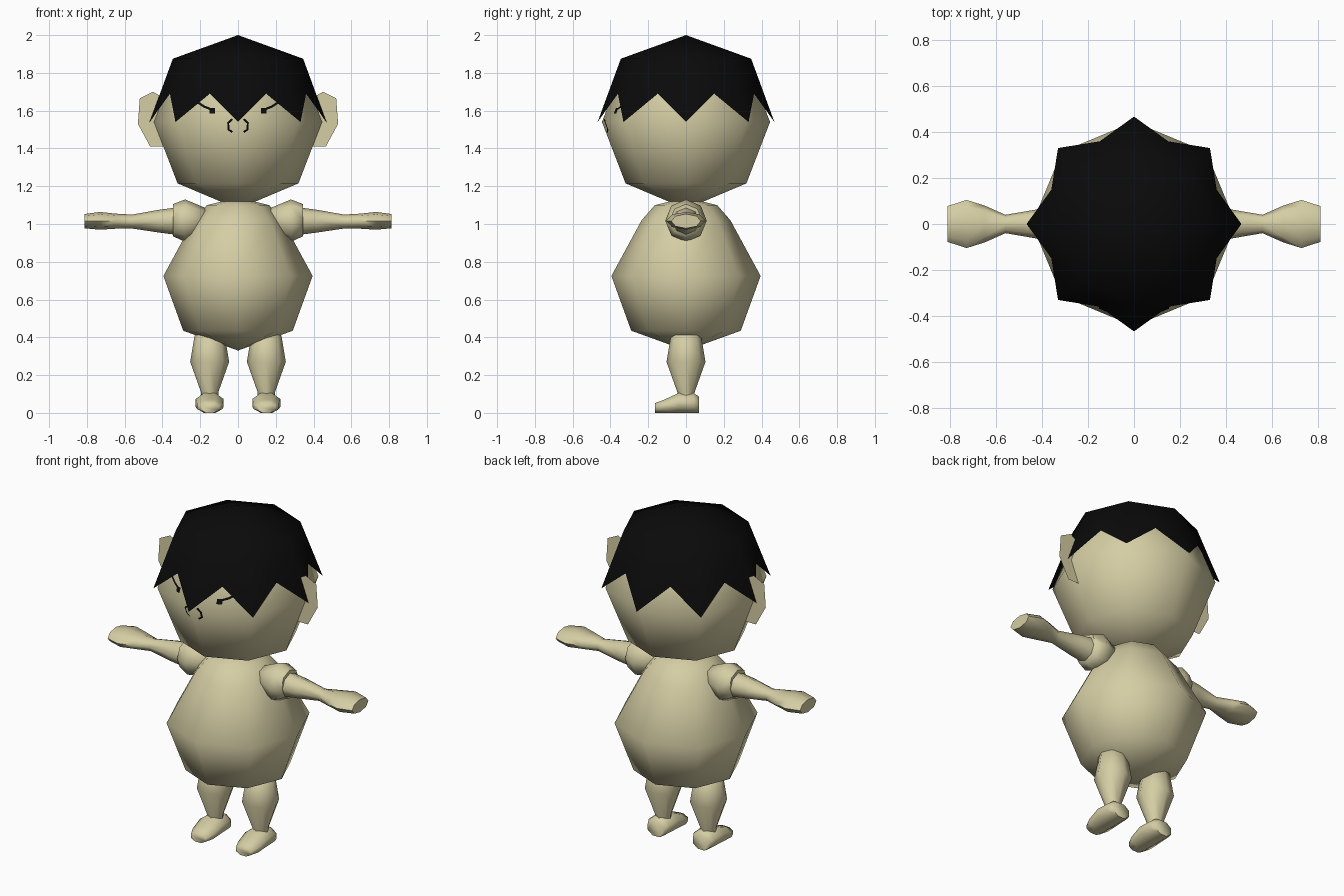
import bpy, bmesh
from math import sin, cos, pi, radians
from mathutils import Vector
from mathutils.bvhtree import BVHTree

cube = bpy.data.objects.get("Cube")
if cube:
    bpy.data.objects.remove(cube)


def material(name, rgb):
    m = bpy.data.materials.new(name)
    m.use_nodes = True
    m.diffuse_color = (*rgb, 1)
    bsdf = m.node_tree.nodes["Principled BSDF"]
    bsdf.inputs["Base Color"].default_value = (*rgb, 1)
    bsdf.inputs["Roughness"].default_value = 0.8
    return m


SKIN = material("skin", (0.66, 0.61, 0.37))
BLACK = material("black_hair", (0.003, 0.003, 0.003))
SEG = 8


def build(name, verts, faces, mat, angle=70, recalc=True):
    bm = bmesh.new()
    vs = [bm.verts.new(v) for v in verts]
    for f in faces:
        bm.faces.new([vs[i] for i in f])
    if recalc:
        bmesh.ops.recalc_face_normals(bm, faces=bm.faces)
    mesh = bpy.data.meshes.new(name)
    bm.to_mesh(mesh)
    bm.free()
    mesh.materials.append(mat)
    ob = bpy.data.objects.new(name, mesh)
    bpy.context.collection.objects.link(ob)
    bpy.ops.object.select_all(action="DESELECT")
    ob.select_set(True)
    bpy.context.view_layer.objects.active = ob
    bpy.ops.object.shade_smooth_by_angle(angle=radians(angle))
    return ob


def loft(name, sections, place, turn=0.0):
    """Skin rings (t, centre, half width, half height); place maps u, v, t to x, y, z."""
    verts, faces = [], []
    for t, c, a, b in sections:
        for i in range(SEG):
            w = 2 * pi * (i + turn) / SEG
            verts.append(place(a * cos(w), c + b * sin(w), t))
    for r in range(len(sections) - 1):
        for i in range(SEG):
            j = (i + 1) % SEG
            faces.append((r * SEG + i, r * SEG + j, (r + 1) * SEG + j, (r + 1) * SEG + i))
    last = len(verts) - SEG
    faces += [tuple(range(SEG)), tuple(range(last, last + SEG))]
    return build(name, verts, faces, SKIN)


def lathe(name, profile):
    """Revolve (radius, z) points; the first and last are the poles."""
    verts = [(0, 0, profile[0][1]), (0, 0, profile[-1][1])]
    faces = []
    rings = profile[1:-1]
    for r, z in rings:
        verts += [(r * cos(k * pi / 4), r * sin(k * pi / 4), z) for k in range(SEG)]
    top = 2 + (len(rings) - 1) * SEG
    for i in range(SEG):
        j = (i + 1) % SEG
        faces += [(0, 2 + i, 2 + j), (1, top + i, top + j)]
        for s in range(2, top, SEG):
            faces.append((s + i, s + j, s + SEG + j, s + SEG + i))
    return build(name, verts, faces, SKIN)


# Torso and head
lathe("torso", [(0, 0.33), (0.29, 0.435), (0.395, 0.725), (0.235, 1.02),
                (0.165, 1.10), (0, 1.14)])
head = lathe("head", [(0, 1.08), (0.32, 1.215), (0.445, 1.54), (0.325, 1.85), (0, 1.975)])

# Hair cap with eight pointed tips
verts, faces = [(0, 0, 2.0)], []
for k in range(SEG):
    w, h = k * pi / 4, (k + 0.5) * pi / 4
    verts += [(0.345 * cos(w), 0.345 * sin(w), 1.875),
              (0.468 * cos(w), 0.468 * sin(w), 1.54),
              (0.39 * cos(h), 0.39 * sin(h), 1.69)]
for k in range(SEG):
    a, b = 1 + 3 * k, 1 + 3 * ((k + 1) % SEG)
    faces += [(0, a, b), (a, a + 1, a + 2), (a, a + 2, b), (b, a + 2, b + 1)]
build("hair", verts, faces, BLACK)

# Facial marks lie as thin strips on the head
tree = BVHTree.FromPolygons([v.co for v in head.data.vertices],
                            [p.vertices for p in head.data.polygons])


def stroke(name, side, points, width):
    pts = [Vector(p) for p in points]
    verts = []
    for i, p in enumerate(pts):
        d = (pts[min(i + 1, len(pts) - 1)] - pts[max(i - 1, 0)]).normalized()
        n = Vector((-d.y, d.x)) * width / 2
        for q in (p + n, p - n):
            hit = tree.ray_cast(Vector((side * q.x, -2, q.y)), Vector((0, 1, 0)))[0]
            verts.append(hit + Vector((0, -0.005, 0)))
    faces = [(2 * i, 2 * i + 1, 2 * i + 3, 2 * i + 2) for i in range(len(pts) - 1)]
    if side < 0:
        faces = [f[::-1] for f in faces]
    build(name, verts, faces, BLACK, recalc=False)


EAR = [(0.38, 1.66), (0.45, 1.70), (0.52, 1.665), (0.53, 1.53), (0.465, 1.41), (0.38, 1.41)]

for side, tag in ((1, "left"), (-1, "right")):
    stroke(tag + "_eye", side, [(0.122, 1.60), (0.135, 1.60), (0.152, 1.60)], 0.028)
    stroke(tag + "_eyelash", side, [(0.15, 1.61), (0.18, 1.622), (0.215, 1.645)], 0.012)
    stroke(tag + "_nostril", side,
           [(0.03, 1.555), (0.052, 1.535), (0.05, 1.50), (0.03, 1.487)], 0.011)

    # Flat ear
    build(tag + "_ear", [(side * x, 0, z) for x, z in EAR], [range(len(EAR))], SKIN, recalc=False)

    # Shoulder, then arm with flattened hand
    def along_x(u, v, t, s=side):
        return (s * t, u, v)

    loft(tag + "_shoulder", [(0.16, 1.02, 0.06, 0.06), (0.28, 1.018, 0.11, 0.112),
                             (0.345, 1.02, 0.085, 0.085)], along_x)
    loft(tag + "_arm", [(0.33, 1.015, 0.072, 0.072), (0.42, 1.015, 0.064, 0.06),
                        (0.56, 1.013, 0.04, 0.037), (0.65, 1.015, 0.08, 0.04),
                        (0.73, 1.017, 0.105, 0.047), (0.812, 1.015, 0.078, 0.038)], along_x)

    # Leg
    def along_z(u, v, t, s=side):
        return (s * 0.15 + u, v, t)

    loft(tag + "_leg", [(0.425, 0, 0.05, 0.05), (0.41, 0, 0.08, 0.08), (0.27, 0, 0.103, 0.103),
                        (0.11, 0, 0.046, 0.046), (0.07, 0, 0.046, 0.046)], along_z)

    # Foot, turned so that the sole is flat
    def along_y(u, v, t, s=side):
        return (s * 0.15 + u, t, max(v, 0))

    loft(tag + "_foot", [(0.07, 0.043, 0.06, 0.047), (0.04, 0.052, 0.075, 0.057),
                         (-0.04, 0.052, 0.08, 0.057), (-0.12, 0.034, 0.072, 0.037),
                         (-0.165, 0.026, 0.052, 0.028)], along_y, 0.5)
